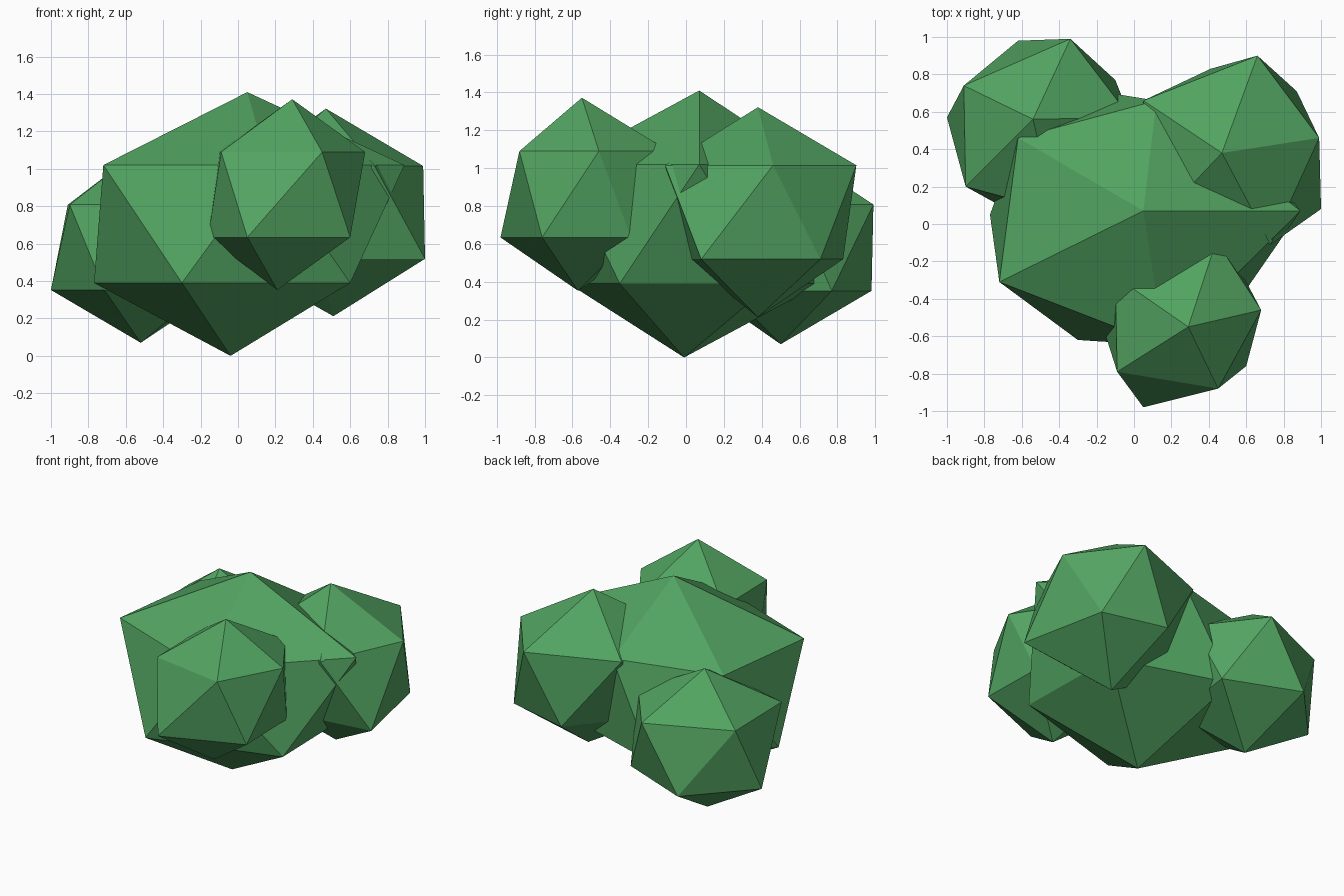
import bpy
import bmesh
from math import cos, sin, radians
from mathutils import Vector

default_cube = bpy.data.objects.get("Cube")
if default_cube:
    bpy.data.objects.remove(default_cube, do_unlink=True)

# Single leaf colour
leaf_green = bpy.data.materials.new("leaf_green")
leaf_green.use_nodes = True
leaf_colour = (0.085, 0.37, 0.12, 1)
leaf_green.diffuse_color = leaf_colour
shader = next(n for n in leaf_green.node_tree.nodes if n.type == 'BSDF_PRINCIPLED')
shader.inputs["Base Color"].default_value = leaf_colour
shader.inputs["Roughness"].default_value = 0.9


def ring(mesh, centre, radius, height, turn, pulled):
    """Five corners around the centre; pulled corners replace the regular ones."""
    corners = []
    for k in range(5):
        angle = radians(turn + 72 * k)
        regular = (centre.x + radius * cos(angle), centre.y + radius * sin(angle))
        x, y = pulled.get(k, regular)
        corners.append(mesh.verts.new((x, y, height)))
    return corners


def leaf_clump(name, centre, radius, half_height, turn, tip, foot, upper, lower):
    """An irregular twenty-sided clump: tip, two five-corner rings and foot."""
    centre = Vector(centre)
    mesh = bmesh.new()
    rise = half_height * 0.447
    top = mesh.verts.new((*tip, centre.z + half_height))
    base = mesh.verts.new((*foot, centre.z - half_height))
    high = ring(mesh, centre, radius, centre.z + rise, turn, upper)
    low = ring(mesh, centre, radius, centre.z - rise, turn + 36, lower)
    for k in range(5):
        n = (k + 1) % 5
        mesh.faces.new((top, high[k], high[n]))
        mesh.faces.new((high[k], low[k], high[n]))
        mesh.faces.new((low[k], low[n], high[n]))
        mesh.faces.new((base, low[n], low[k]))
    bmesh.ops.recalc_face_normals(mesh, faces=mesh.faces)
    data = bpy.data.meshes.new(name)
    mesh.to_mesh(data)
    mesh.free()
    data.materials.append(leaf_green)
    clump = bpy.data.objects.new(name, data)
    bpy.context.scene.collection.objects.link(clump)
    return clump


# Large flattened clump in the middle
leaf_clump(
    "centre_foliage", centre=(0, 0.03, 0.705), radius=0.72, half_height=0.705, turn=0,
    tip=(0.05, 0.07), foot=(-0.04, -0.01),
    upper={0: (0.89, 0.07), 1: (0.12, 0.66), 2: (-0.62, 0.46),
           3: (-0.72, -0.31), 4: (0.16, -0.65)},
    lower={2: (-0.77, 0.05), 3: (-0.3, -0.62), 4: (0.6, -0.35)})

# Clump on the model's left, towards the back
leaf_clump(
    "left_foliage", centre=(0.49, 0.38, 0.767), radius=0.53, half_height=0.555, turn=9,
    tip=(0.47, 0.38), foot=(0.51, 0.38),
    upper={0: (0.99, 0.46), 1: (0.66, 0.9), 2: (0.05, 0.66), 4: (0.73, -0.11)},
    lower={0: (0.87, 0.71), 1: (0.41, 0.83), 3: (0.42, 0), 4: (1, 0.08)})

# Small high clump at the front
leaf_clump(
    "front_foliage", centre=(0.27, -0.55, 0.862), radius=0.44, half_height=0.51, turn=11,
    tip=(0.29, -0.55), foot=(0.21, -0.57),
    upper={0: (0.68, -0.46), 1: (0.44, -0.09), 2: (-0.1, -0.28),
           3: (-0.09, -0.79), 4: (0.45, -0.88)},
    lower={0: (0.59, -0.29), 2: (-0.16, -0.57), 3: (0.05, -0.98), 4: (0.6, -0.76)})

# Low clump at the back on the model's right
leaf_clump(
    "back_right_foliage", centre=(-0.53, 0.53, 0.58), radius=0.47, half_height=0.51, turn=-5,
    tip=(-0.54, 0.56), foot=(-0.52, 0.5),
    upper={0: (-0.02, 0.57), 1: (-0.34, 0.99), 2: (-0.91, 0.74), 3: (-0.9, 0.2)},
    lower={0: (-0.1, 0.77), 1: (-0.62, 0.98), 2: (-1, 0.57)})
